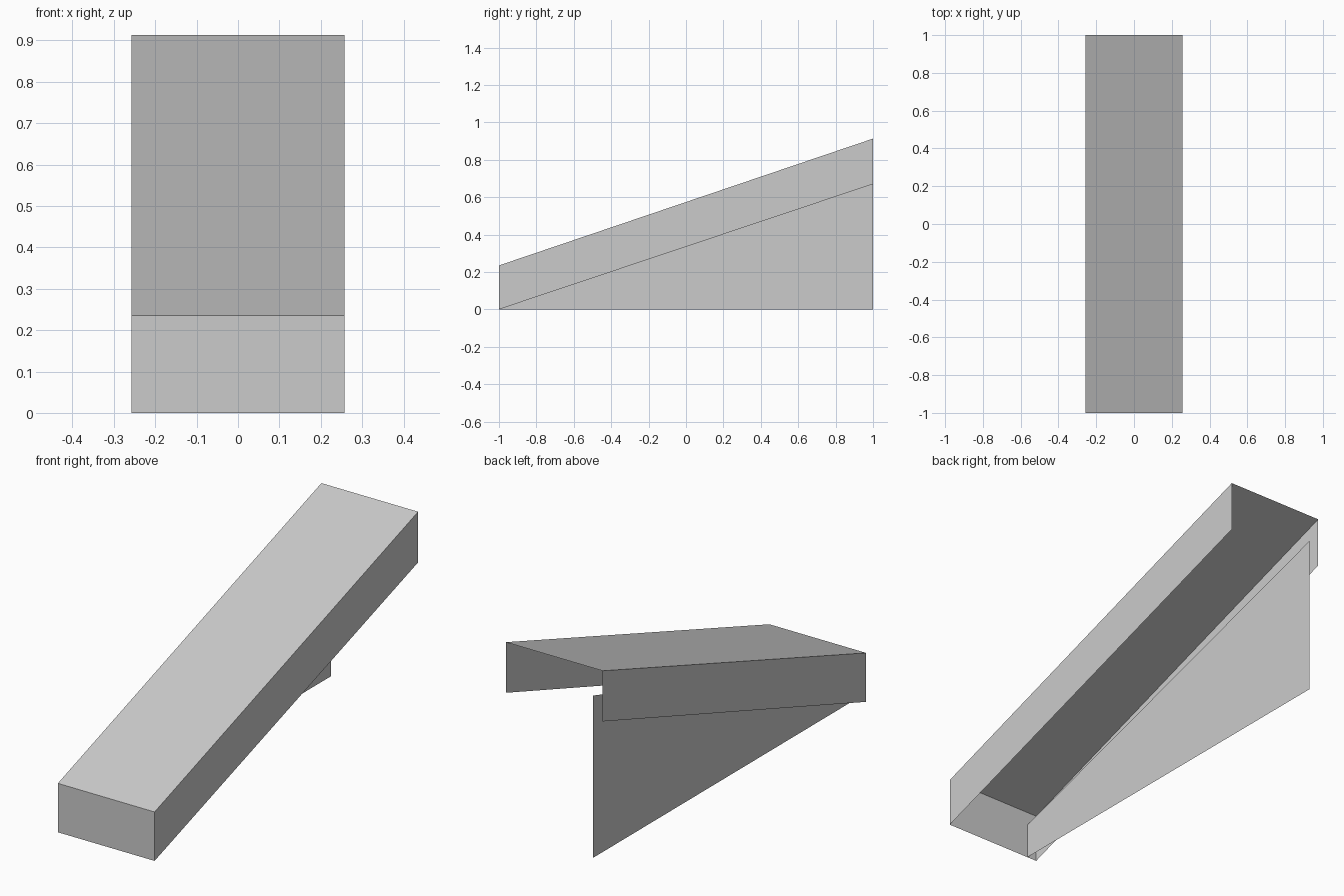
import bpy
import bmesh

cube = bpy.data.objects.get("Cube")
if cube:
    bpy.data.objects.remove(cube, do_unlink=True)

HALF_W = 0.257            # half width of the ramp
FRONT, BACK = -1.0, 1.0   # ends of the ramp
LOW, HIGH = 0.235, 0.913  # deck height at each end
SKIRT_HIGH = 0.67         # lower edge of the skirts at the back
FIN_X = -0.205            # offset of the support fin

# Single plain colour
grey = bpy.data.materials.new("light_grey")
grey.use_nodes = True
colour = (0.6, 0.6, 0.6, 1.0)
grey.diffuse_color = colour
grey.node_tree.nodes["Principled BSDF"].inputs["Base Color"].default_value = colour


def sheet(name, corners):
    """Make a thin flat panel from its corners."""
    bm = bmesh.new()
    bm.faces.new([bm.verts.new(c) for c in corners])
    mesh = bpy.data.meshes.new(name)
    bm.to_mesh(mesh)
    bm.free()
    mesh.materials.append(grey)
    obj = bpy.data.objects.new(name, mesh)
    bpy.context.collection.objects.link(obj)
    return obj


def side_sheet(name, x, profile):
    """Make an upright lengthwise panel from (y, z) points, facing the side of x."""
    points = profile if x > 0 else profile[::-1]
    return sheet(name, [(x, y, z) for y, z in points])


# Sloping deck
sheet("ramp_deck", [(-HALF_W, FRONT, LOW), (HALF_W, FRONT, LOW),
                    (HALF_W, BACK, HIGH), (-HALF_W, BACK, HIGH)])

# Front end panel
sheet("front_panel", [(-HALF_W, FRONT, 0), (HALF_W, FRONT, 0),
                      (HALF_W, FRONT, LOW), (-HALF_W, FRONT, LOW)])

# Side skirts hanging from the deck
skirt = [(FRONT, 0), (BACK, SKIRT_HIGH), (BACK, HIGH), (FRONT, LOW)]
for side, sign in (("left", 1), ("right", -1)):
    side_sheet(side + "_skirt", sign * HALF_W, skirt)

# Upright support fin reaching the ground
side_sheet("support_fin", FIN_X,
           [(FRONT, 0), (BACK, 0), (BACK, 0.78), (FRONT, 0.17)])
